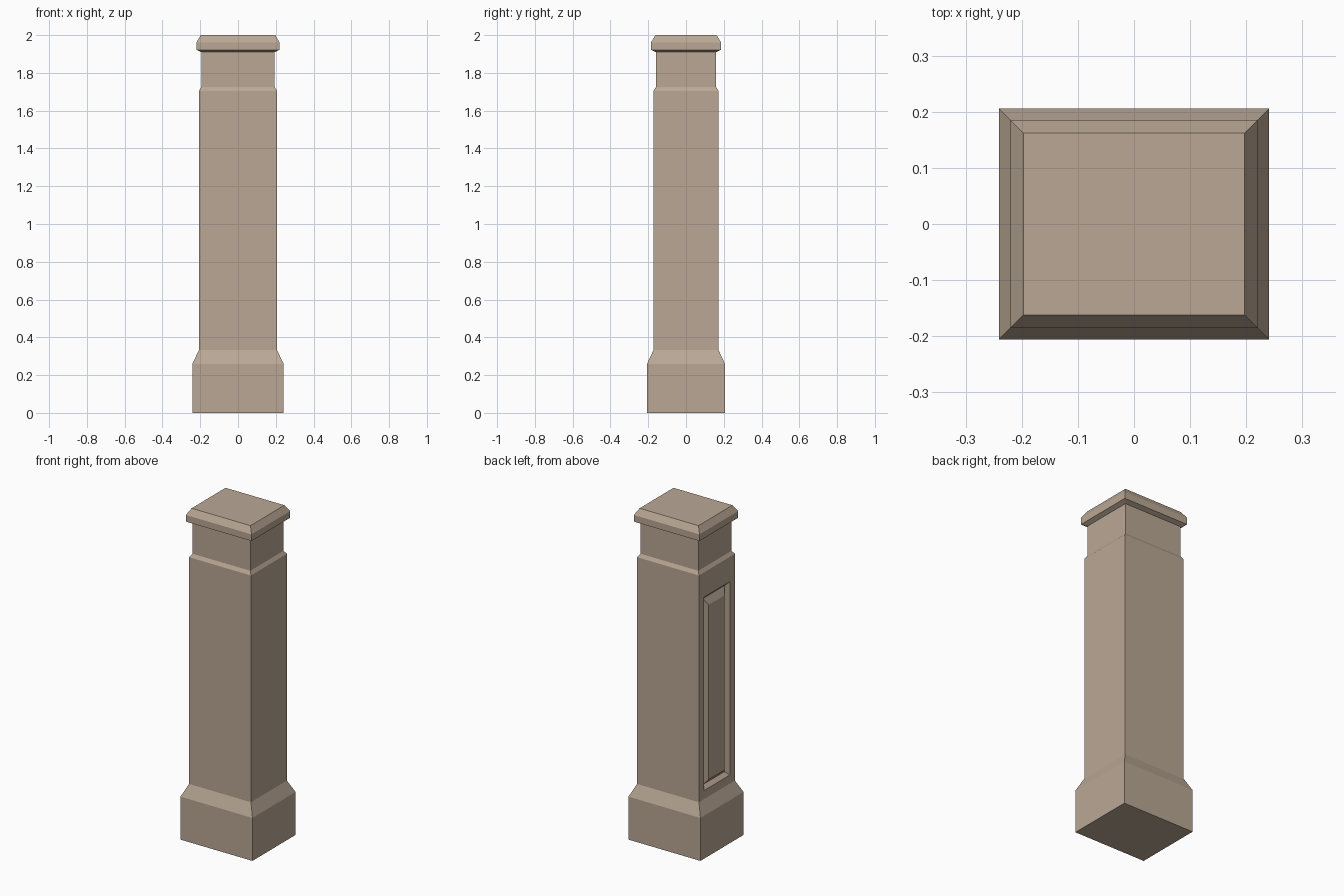
import bpy, bmesh

if "Cube" in bpy.data.objects:
    bpy.data.objects.remove(bpy.data.objects["Cube"])

# Half width in x and height for each step of the column, bottom to top
PROFILE = [
    (0.241, 0.00), (0.241, 0.26),      # plinth
    (0.207, 0.333), (0.207, 1.705),    # shaft
    (0.194, 1.725), (0.194, 1.91),     # neck
    (0.220, 1.922), (0.220, 1.962),    # cap
    (0.197, 2.00),
]
DEPTH_DIFF = 0.035                     # the column is narrower in y
SHAFT_STEP = 2                         # profile step that carries the panel

# Panel rings: half width in y, bottom z, top z, depth into the shaft
PANEL = [
    (0.125, 0.385, 1.555, 0.0),
    (0.103, 0.407, 1.533, 0.022),
    (0.077, 0.433, 1.490, 0.002),
]


def bridge(bm, a, b, skip=None):
    """Join two four-cornered rings with quads."""
    for i in range(4):
        if i != skip:
            j = (i + 1) % 4
            bm.faces.new((a[i], a[j], b[j], b[i]))


bm = bmesh.new()

# Stepped column body, left open on the -x side of the shaft
rings = []
for hx, z in PROFILE:
    hy = hx - DEPTH_DIFF
    rings.append([bm.verts.new((sx * hx, sy * hy, z))
                  for sx, sy in ((-1, -1), (1, -1), (1, 1), (-1, 1))])
bm.faces.new(rings[0][::-1])
bm.faces.new(rings[-1])
for k in range(len(rings) - 1):
    bridge(bm, rings[k], rings[k + 1], 3 if k == SHAFT_STEP else None)

# Raised panel inside a V groove on the -x side
low, high = rings[SHAFT_STEP], rings[SHAFT_STEP + 1]
outer = [low[3], low[0], high[0], high[3]]
face_x = -PROFILE[SHAFT_STEP][0]
for hy, z0, z1, d in PANEL:
    inner = [bm.verts.new((face_x + d, y, z))
             for y, z in ((hy, z0), (-hy, z0), (-hy, z1), (hy, z1))]
    bridge(bm, outer, inner)
    outer = inner
bm.faces.new(outer)
bmesh.ops.recalc_face_normals(bm, faces=bm.faces)

mesh = bpy.data.meshes.new("stone_pillar")
bm.to_mesh(mesh)
bm.free()

# Sandstone colour
mat = bpy.data.materials.new("sandstone")
mat.diffuse_color = (0.49, 0.39, 0.30, 1.0)
mat.use_nodes = True
mat.node_tree.nodes["Principled BSDF"].inputs["Base Color"].default_value = mat.diffuse_color
mesh.materials.append(mat)

pillar = bpy.data.objects.new("stone_pillar", mesh)
bpy.context.collection.objects.link(pillar)
